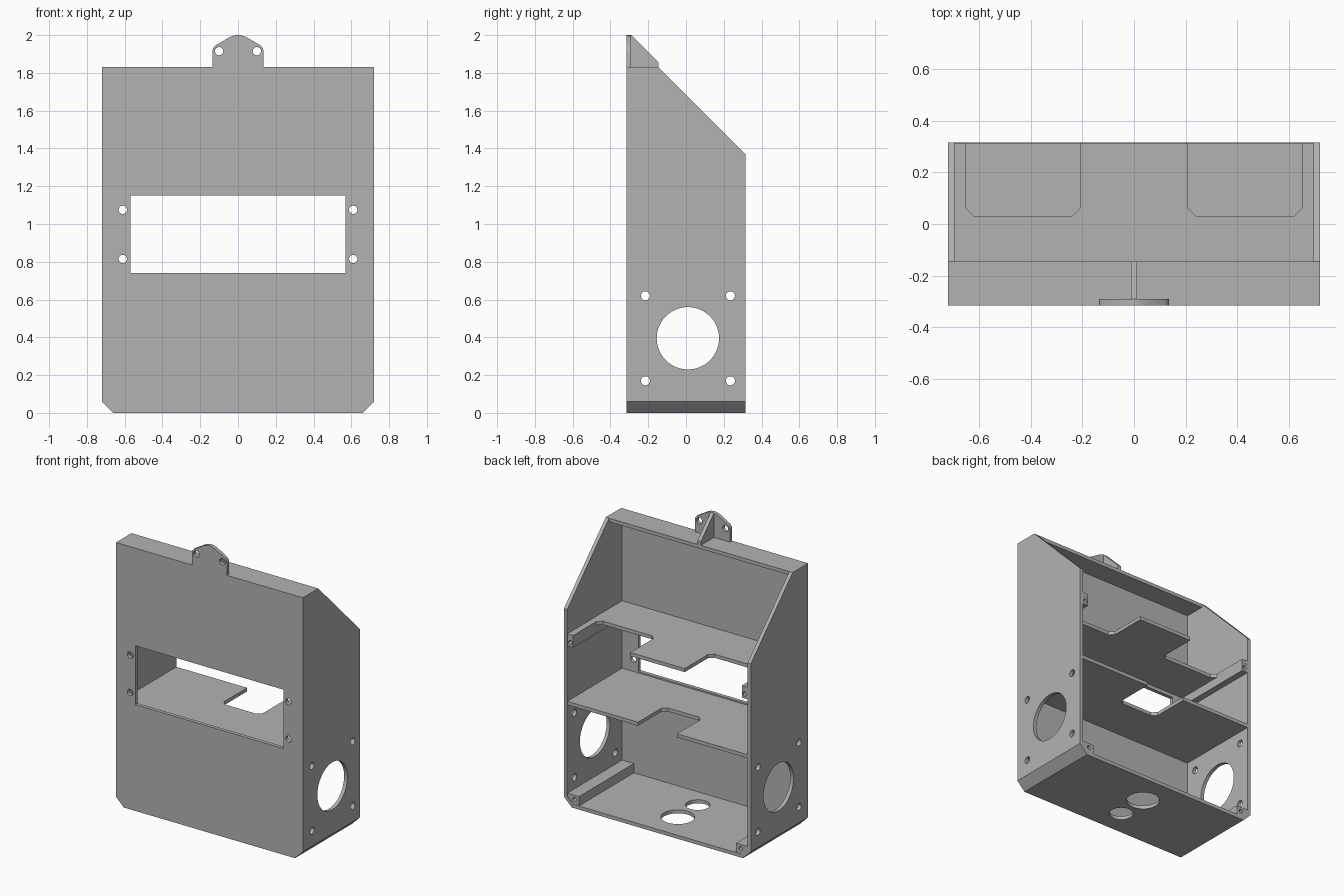
import bpy, bmesh
from math import cos, sin, pi
from mathutils import Vector

if "Cube" in bpy.data.objects:
    bpy.data.objects.remove(bpy.data.objects["Cube"])

GREY = bpy.data.materials.new("plain grey")
GREY.use_nodes = True
GREY.diffuse_color = (0.45, 0.45, 0.45, 1)
GREY.node_tree.nodes["Principled BSDF"].inputs["Base Color"].default_value = GREY.diffuse_color

# Main sizes
W, D, H, T = 0.72, 0.315, 1.83, 0.025
IN, FRONT, FAR = W - T, T - D, 1.0
TOP_Y, BACK_Z, CHAMFER = -0.145, 1.37, 0.06


def prism(name, points, axis, lo, hi):
    """Extrude a 2D outline along an axis; the outline uses the other two axes in order."""
    place = {"x": lambda a, b, t: (t, a, b),
             "y": lambda a, b, t: (a, t, b),
             "z": lambda a, b, t: (a, b, t)}[axis]
    bm = bmesh.new()
    face = bm.faces.new([bm.verts.new(place(a, b, lo)) for a, b in points])
    ext = bmesh.ops.extrude_face_region(bm, geom=[face])
    verts = [g for g in ext["geom"] if isinstance(g, bmesh.types.BMVert)]
    bmesh.ops.translate(bm, verts=verts, vec=Vector(place(0, 0, hi - lo)))
    bmesh.ops.recalc_face_normals(bm, faces=bm.faces)
    mesh = bpy.data.meshes.new(name)
    bm.to_mesh(mesh)
    bm.free()
    mesh.materials.append(GREY)
    obj = bpy.data.objects.new(name, mesh)
    bpy.context.collection.objects.link(obj)
    return obj


def circle(a, b, r, n=48):
    return [(a + r * cos(2 * pi * i / n), b + r * sin(2 * pi * i / n)) for i in range(n)]


def rect(a0, a1, b0, b1):
    return [(a0, b0), (a1, b0), (a1, b1), (a0, b1)]


def mirrored(points):
    return points + [(-a, b) for a, b in reversed(points)]


def cut(obj, points, axis, lo, hi):
    """Subtract an extruded outline from an object."""
    cutter = prism("cutter", points, axis, lo, hi)
    cutter.hide_render = True
    mod = obj.modifiers.new("cut", "BOOLEAN")
    mod.operation, mod.solver, mod.object = "DIFFERENCE", "EXACT", cutter
    bpy.context.view_layer.objects.active = obj
    bpy.ops.object.modifier_apply(modifier=mod.name)
    bpy.data.objects.remove(cutter)


parts = []

# Case: chamfered box, hollow, open at the back, with a sloped upper rear
case = prism("case", mirrored([(W - CHAMFER, 0), (W, CHAMFER), (W, H)]), "y", -D, D)
cavity = mirrored([(0.65, T), (IN, 0.07), (IN, H - T)])
cut(case, cavity, "y", FRONT, FAR)
slope = (H - BACK_Z) / (D - TOP_Y)
cut(case, [(TOP_Y - 0.2, H + 0.2 * slope), (D + 0.2, BACK_Z - 0.2 * slope),
           (D + 0.2, H + 0.2 * slope)], "x", -FAR, FAR)
cut(case, rect(-IN, IN, H - 0.1, H + 0.1), "y", TOP_Y, FAR)

# Display window and its screw holes
cut(case, rect(-0.57, 0.57, 0.74, 1.15), "y", -FAR, 0)
for x in (-0.61, 0.61):
    for z in (0.815, 1.075):
        cut(case, circle(x, z, 0.022, 24), "y", -FAR, 0)

# Round side openings with four screw holes each, through both walls
cut(case, circle(0.01, 0.395, 0.165, 64), "x", -FAR, FAR)
for y in (-0.215, 0.235):
    for z in (0.17, 0.62):
        cut(case, circle(y, z, 0.024, 24), "x", -FAR, FAR)

# Cable holes in the floor
cut(case, circle(0, 0.09, 0.107), "z", -FAR, 0.1)
cut(case, circle(0, -0.13, 0.077), "z", -FAR, 0.1)
parts.append(case)


# Shelves with chamfered notches in the rear edge
def notch(x0, x1, depth_y=0.03, c=0.03):
    return [(x0, FAR), (x0, depth_y + c), (x0 + c, depth_y),
            (x1 - c, depth_y), (x1, depth_y + c), (x1, FAR)]


def shelf(name, z_top, notches):
    obj = prism(name, rect(-IN - 0.01, IN + 0.01, FRONT - 0.01, D - 0.001), "z", z_top - T, z_top)
    for x0, x1 in notches:
        cut(obj, notch(x0, x1), "z", 0, 2)
    parts.append(obj)


shelf("upper_shelf", 1.2, [(-0.65, -0.21), (0.21, 0.65)])
shelf("lower_shelf", 0.73, [(-0.15, 0.15)])

# Screw rails along the floor corners and under the upper shelf
lower_rail = [(0.605, T), (0.65, T), (IN, 0.07), (IN, 0.09), (0.605, 0.09)]
upper_rail = rect(0.65, IN, 1.115, 1.175)
for side, s in (("left", 1), ("right", -1)):
    for name, outline, hx, hz in (("lower", lower_rail, 0.64, 0.06),
                                  ("upper", upper_rail, 0.672, 1.145)):
        rail = prism(f"{side}_{name}_rail", [(s * a, b) for a, b in outline],
                     "y", FRONT, D - 0.002)
        cut(rail, circle(s * hx, hz, 0.014, 20), "y", D - 0.1, FAR)
        parts.append(rail)

# Hanging tab with rounded crown and two screw holes
half = [(0.135, H), (0.135, 1.915), (0.131, 1.932), (0.12, 1.945),
        (0.045, 1.989), (0.024, 1.997), (0.005, 2.0)]
tab = prism("hanging_tab", mirrored(half), "y", -D, FRONT)
for x in (-0.1, 0.1):
    cut(tab, circle(x, 1.915, 0.022, 24), "y", -FAR, 0)
parts.append(tab)

# Rib bracing the tab
parts.append(prism("tab_rib", [(FRONT, H), (TOP_Y, H), (TOP_Y, 1.857), (FRONT, 2.0)],
                   "x", -0.0125, 0.0125))

# Smooth the round holes while keeping edges sharp
bpy.ops.object.select_all(action="DESELECT")
for obj in parts:
    obj.select_set(True)
bpy.context.view_layer.objects.active = case
bpy.ops.object.shade_smooth_by_angle(angle=pi / 6)
